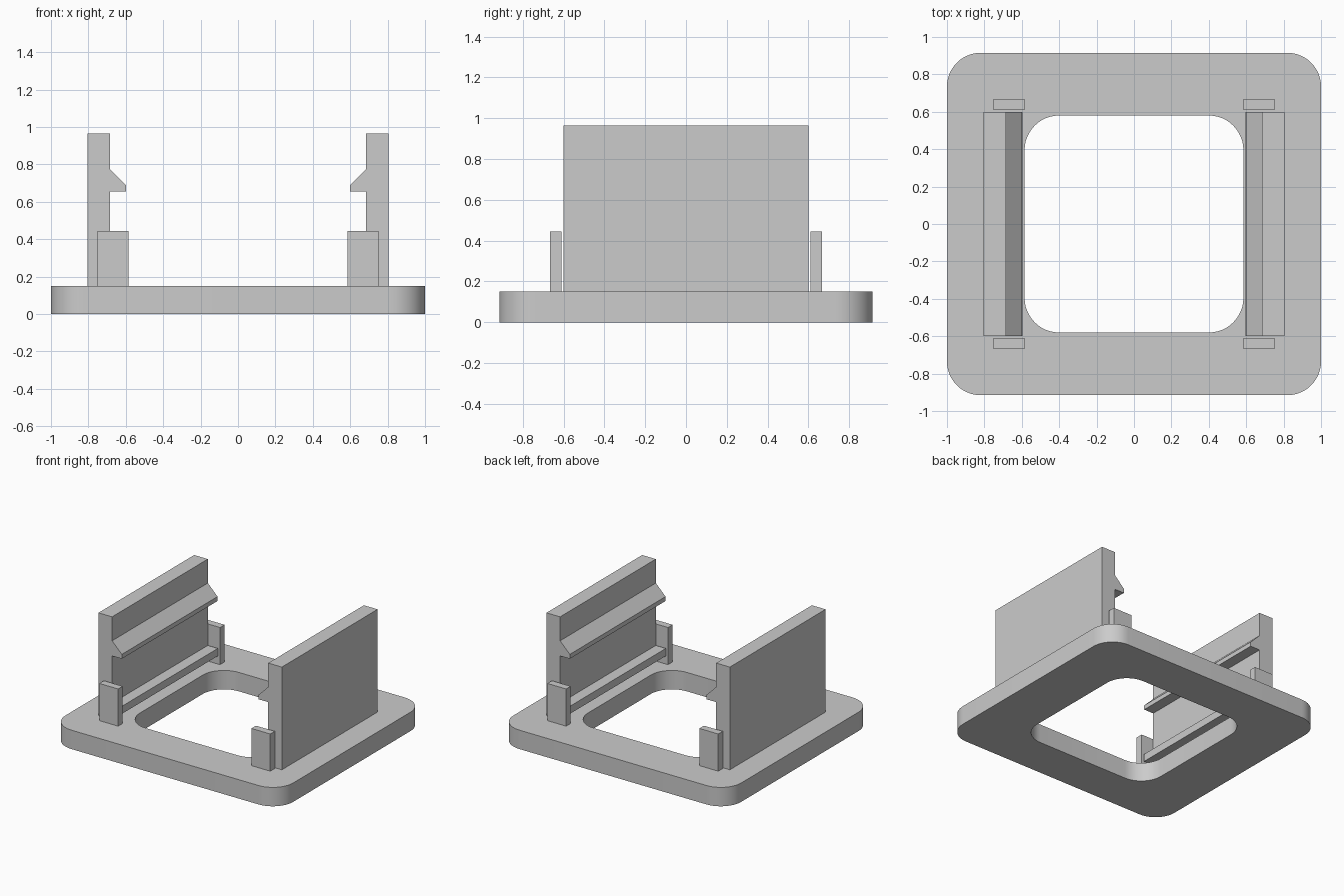
import bpy, bmesh, math

if "Cube" in bpy.data.objects:
    bpy.data.objects.remove(bpy.data.objects["Cube"], do_unlink=True)

grey = bpy.data.materials.new("light_grey")
grey.use_nodes = True
colour = (0.6, 0.6, 0.6, 1)
grey.diffuse_color = colour
grey.node_tree.nodes["Principled BSDF"].inputs["Base Color"].default_value = colour


def finish(name, bm):
    bmesh.ops.recalc_face_normals(bm, faces=bm.faces)
    mesh = bpy.data.meshes.new(name)
    bm.to_mesh(mesh)
    bm.free()
    mesh.materials.append(grey)
    obj = bpy.data.objects.new(name, mesh)
    bpy.context.collection.objects.link(obj)
    return obj


def rounded_rect(hx, hy, r, steps=12):
    points = []
    for k, (sx, sy) in enumerate([(1, 1), (-1, 1), (-1, -1), (1, -1)]):
        for i in range(steps + 1):
            a = math.pi / 2 * (k + i / steps)
            points.append((sx * (hx - r) + r * math.cos(a), sy * (hy - r) + r * math.sin(a)))
    return points


def extrude_profile(name, profile, y0, y1):
    """Extrude an (x, z) outline along y."""
    bm = bmesh.new()
    face = bm.faces.new([bm.verts.new((x, y0, z)) for x, z in profile])
    moved = bmesh.ops.extrude_face_region(bm, geom=[face])["geom"]
    verts = [v for v in moved if isinstance(v, bmesh.types.BMVert)]
    bmesh.ops.translate(bm, verts=verts, vec=(0, y1 - y0, 0))
    return finish(name, bm)


# Base frame: rounded plate with a rounded opening
TOP = 0.15
outer = rounded_rect(1.0, 0.915, 0.18)
inner = rounded_rect(0.585, 0.58, 0.185)
bm = bmesh.new()
rings = [[bm.verts.new((x, y, z)) for x, y in pts]
         for pts, z in ((outer, 0), (outer, TOP), (inner, TOP), (inner, 0))]
n = len(outer)
for k in range(4):
    a, b = rings[k], rings[(k + 1) % 4]
    for i in range(n):
        j = (i + 1) % n
        bm.faces.new((a[i], a[j], b[j], b[i]))
base = finish("base_frame", bm)
bpy.ops.object.select_all(action="DESELECT")
base.select_set(True)
bpy.context.view_layer.objects.active = base
bpy.ops.object.shade_smooth_by_angle(angle=math.radians(30))

# Clip wall outline: support ledge low down, sloped hook above it
clip = [(0.805, TOP), (0.805, 0.965), (0.685, 0.965), (0.685, 0.775), (0.6, 0.69),
        (0.6, 0.655), (0.685, 0.655), (0.685, 0.28), (0.597, 0.28), (0.597, 0.22),
        (0.685, 0.22), (0.685, TOP)]
post = [(0.585, TOP), (0.75, TOP), (0.75, 0.445), (0.585, 0.445)]

# Clip walls and corner posts on both sides
for side, s in (("left", 1), ("right", -1)):
    extrude_profile(side + "_clip_wall", [(s * x, z) for x, z in clip], -0.6, 0.6)
    for end, e in (("front", -1), ("back", 1)):
        extrude_profile(f"{side}_{end}_post", [(s * x, z) for x, z in post], e * 0.61, e * 0.667)
